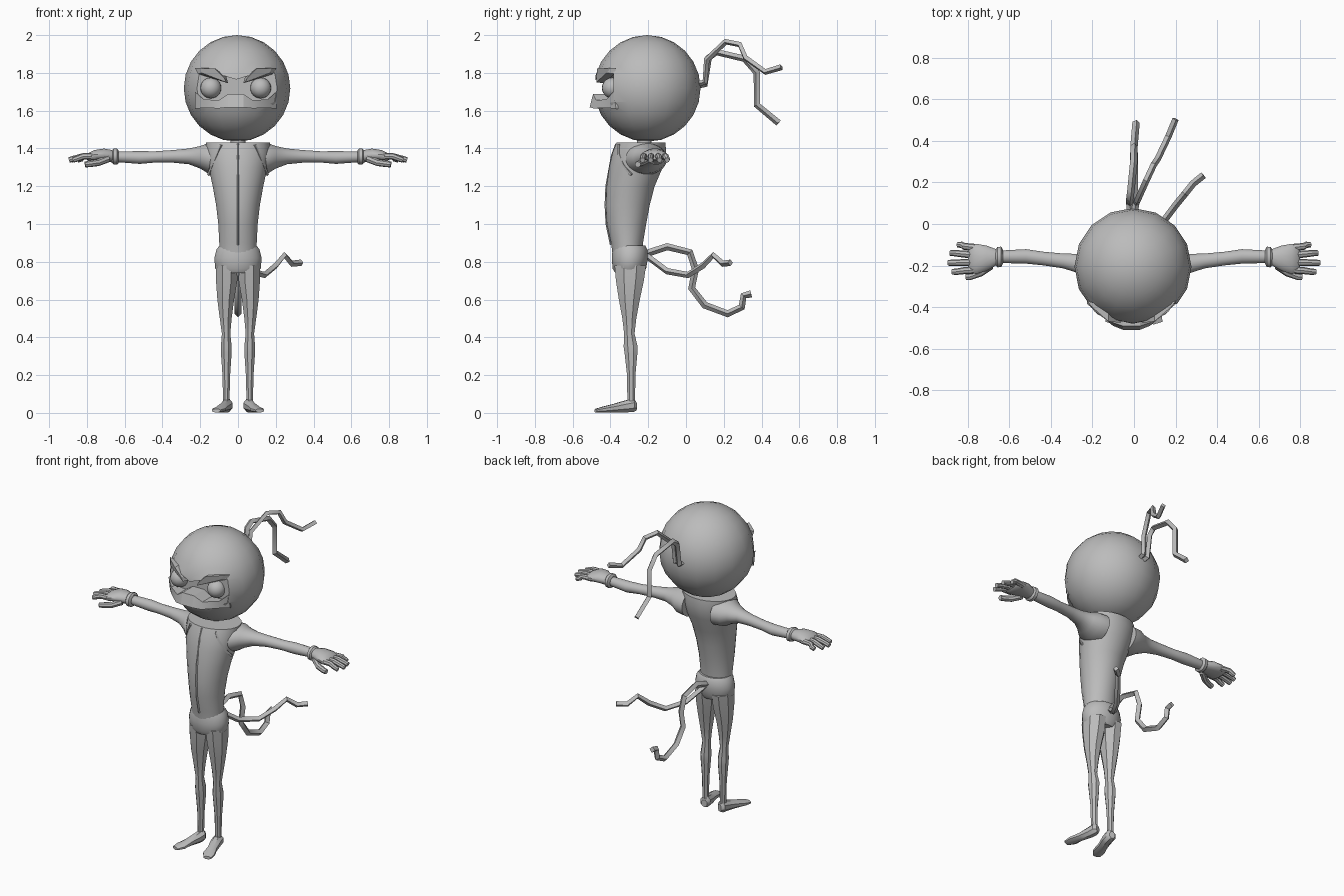
import bpy, bmesh, math
from mathutils import Vector

cube = bpy.data.objects.get("Cube")
if cube:
    bpy.data.objects.remove(cube, do_unlink=True)

grey = bpy.data.materials.new("plain grey")
grey.use_nodes = True
grey.diffuse_color = (0.5, 0.5, 0.5, 1)
grey.node_tree.nodes["Principled BSDF"].inputs["Base Color"].default_value = (0.5, 0.5, 0.5, 1)

X, Y, Z = Vector((1, 0, 0)), Vector((0, 1, 0)), Vector((0, 0, 1))


def finish(ob, mirror=False, angle=40):
    """Material, smoothing and an optional mirrored twin."""
    ob.data.materials.clear()
    ob.data.materials.append(grey)
    bpy.ops.object.select_all(action='DESELECT')
    ob.select_set(True)
    bpy.context.view_layer.objects.active = ob
    if angle:
        bpy.ops.object.shade_smooth_by_angle(angle=math.radians(angle))
    if mirror:
        ob.modifiers.new("mirror", 'MIRROR').use_mirror_merge = False
    return ob


def mesh_object(name, bm):
    bmesh.ops.recalc_face_normals(bm, faces=bm.faces)
    me = bpy.data.meshes.new(name)
    bm.to_mesh(me)
    bm.free()
    ob = bpy.data.objects.new(name, me)
    bpy.context.collection.objects.link(ob)
    return ob


def loft(name, rings, u, v, sides=24, **kw):
    """Skin ellipses given as (x, y, z, radius along u, radius along v)."""
    bm = bmesh.new()
    loops = []
    for x, y, z, ru, rv in rings:
        loops.append([])
        for i in range(sides):
            a = math.tau * (i + 0.5) / sides
            loops[-1].append(bm.verts.new(Vector((x, y, z)) + u * ru * math.cos(a) + v * rv * math.sin(a)))
    for a, b in zip(loops, loops[1:]):
        for i in range(sides):
            j = (i + 1) % sides
            bm.faces.new((a[i], a[j], b[j], b[i]))
    bm.faces.new(loops[0])
    bm.faces.new(loops[-1])
    return finish(mesh_object(name, bm), **kw)


def tube(name, points, radius, res=0, mirror=False, taper=1.0):
    """Bevelled path turned into a mesh."""
    cu = bpy.data.curves.new(name, 'CURVE')
    cu.dimensions = '3D'
    cu.bevel_depth, cu.bevel_resolution, cu.use_fill_caps = radius, res, True
    sp = cu.splines.new('POLY')
    sp.points.add(len(points) - 1)
    for i, p in enumerate(points):
        sp.points[i].co = (*p, 1)
        sp.points[i].radius = 1 + (taper - 1) * i / (len(points) - 1)
    ob = bpy.data.objects.new(name, cu)
    bpy.context.collection.objects.link(ob)
    bpy.ops.object.select_all(action='DESELECT')
    ob.select_set(True)
    bpy.context.view_layer.objects.active = ob
    bpy.ops.object.convert(target='MESH')
    return finish(bpy.context.object, mirror)


def prism(name, outline, y0, y1, **kw):
    """Extrude an (x, z) outline along y."""
    bm = bmesh.new()
    a = [bm.verts.new((x, y0, z)) for x, z in outline]
    b = [bm.verts.new((x, y1, z)) for x, z in outline]
    bm.faces.new(a)
    bm.faces.new(b)
    for i in range(len(a)):
        j = (i + 1) % len(a)
        bm.faces.new((a[i], a[j], b[j], b[i]))
    return finish(mesh_object(name, bm), **kw)


# head with a carved eye band
bm = bmesh.new()
bmesh.ops.create_uvsphere(bm, u_segments=16, v_segments=12, radius=0.282)
bmesh.ops.translate(bm, verts=bm.verts, vec=(-0.005, -0.205, 1.718))
head = finish(mesh_object("head", bm), angle=50)
cutter = prism("eye_band_cutter", [(-.24, 1.8), (-.24, 1.66), (-.16, 1.62), (.14, 1.62), (.22, 1.66),
                                   (.22, 1.8), (.14, 1.81), (-.01, 1.765), (-.16, 1.81)], -0.7, -0.385, angle=0)
cut = head.modifiers.new("eye band", 'BOOLEAN')
cut.object, cut.operation, cut.solver = cutter, 'DIFFERENCE', 'EXACT'
bpy.context.view_layer.objects.active = head
bpy.ops.object.modifier_apply(modifier=cut.name)
bpy.data.objects.remove(cutter, do_unlink=True)

# eyes and slanted brows
FACE = -0.012
for side, s in (("left", 1), ("right", -1)):
    bm = bmesh.new()
    bmesh.ops.create_uvsphere(bm, u_segments=20, v_segments=12, radius=0.055)
    bmesh.ops.translate(bm, verts=bm.verts, vec=(FACE + s * 0.132, -0.39, 1.72))
    finish(mesh_object(side + "_eye", bm), angle=60)
    bm = bmesh.new()
    back = [(.215, -.37, 1.825), (.2, -.38, 1.795), (.04, -.43, 1.745), (.05, -.43, 1.78), (.11, -.40, 1.825)]
    front = [(.19, -.40, 1.825), (.18, -.42, 1.8), (.05, -.475, 1.75), (.06, -.475, 1.772), (.11, -.47, 1.822)]
    a, b = [[bm.verts.new((FACE + s * x, y, z)) for x, y, z in row] for row in (back, front)]
    bm.faces.new(a)
    bm.faces.new(b)
    for i in range(5):
        j = (i + 1) % 5
        bm.faces.new((a[i], a[j], b[j], b[i]))
    finish(mesh_object(side + "_brow", bm), angle=20)

# jutting lower mask: a strip of four-point slices across the face
half = [(.215, -.385, -.37, 1.70, 1.61), (.17, -.42, -.42, 1.66, 1.615),
        (.09, -.475, -.49, 1.655, 1.612), (.04, -.492, -.51, 1.688, 1.618)]
slices = [(-x, *r) for x, *r in half] + half[::-1]
bm = bmesh.new()
rows = [[bm.verts.new((FACE + x, y, z)) for y, z in
         ((-.36, top), (yt, top), (yb, low), (-.36, low))] for x, yt, yb, top, low in slices]
for a, b in zip(rows, rows[1:]):
    for i in range(4):
        j = (i + 1) % 4
        bm.faces.new((a[i], a[j], b[j], b[i]))
bm.faces.new(rows[0])
bm.faces.new(rows[-1])
finish(mesh_object("lower_mask", bm), angle=20)

# body
loft("neck", [(0, -.22, 1.40, .04, .04), (0, -.22, 1.47, .04, .04)], X, Y, 12)
loft("torso", [(0, -.31, .84, .1, .08), (0, -.312, .9, .1, .085), (0, -.315, 1.0, .105, .105),
               (0, -.308, 1.1, .117, .117), (0, -.293, 1.2, .135, .128), (0, -.265, 1.3, .157, .143),
               (0, -.247, 1.38, .172, .143), (0, -.238, 1.432, .17, .13)], X, Y)
loft("belt", [(0, -.3, .74, .1, .075), (0, -.3, .765, .122, .09), (0, -.297, .82, .126, .096),
              (0, -.297, .865, .115, .093), (0, -.3, .885, .1, .085)], X, Y)
tube("chest_seam", [(0, -.368, 1.425), (0, -.392, 1.36), (0, -.421, 1.2), (0, -.425, 1.1),
                    (0, -.42, 1.0), (0, -.397, .89)], .006)
tube("shoulder_seam", [(.09, -.355, 1.42), (.11, -.355, 1.37), (.135, -.33, 1.31), (.155, -.29, 1.26)],
     .009, mirror=True)

# arms, cuffs and hands
loft("arm", [(.10, -.215, 1.345, .115, .085), (.16, -.212, 1.348, .105, .08), (.2, -.205, 1.353, .075, .06),
             (.26, -.192, 1.358, .048, .042), (.34, -.178, 1.358, .036, .034), (.44, -.166, 1.355, .033, .03),
             (.52, -.156, 1.352, .035, .034), (.65, -.158, 1.356, .03, .028)], Y, Z, mirror=True)
loft("cuff", [(.632, -.158, 1.357, .036, .034), (.64, -.158, 1.357, .05, .043), (.658, -.16, 1.357, .05, .043),
              (.668, -.16, 1.357, .036, .034)], Y, Z, 16, mirror=True)
loft("palm", [(.66, -.16, 1.358, .038, .033), (.71, -.165, 1.365, .062, .035), (.76, -.168, 1.362, .074, .03),
              (.79, -.168, 1.355, .07, .022), (.80, -.168, 1.352, .05, .012)], Y, Z, 16, mirror=True)
for i, (y0, y1, tip) in enumerate([(-.115, -.1, .85), (-.15, -.14, .885), (-.185, -.187, .895), (-.22, -.23, .875)]):
    tube(f"finger_{i + 1}", [(.755, y0, 1.358), (.82, (y0 + y1) / 2, 1.358), (tip - .02, y1, 1.345),
                             (tip, y1, 1.338)], .0185, 2, True, .75)
tube("thumb", [(.69, -.2, 1.345), (.74, -.235, 1.325), (.79, -.253, 1.318), (.81, -.255, 1.315)],
     .02, 2, True, .8)

# legs and feet
loft("leg", [(.06, -.295, .78, .06, .09), (.06, -.297, .7, .061, .08), (.065, -.3, .6, .048, .06),
             (.065, -.3, .5, .034, .04), (.063, -.3, .42, .024, .03), (.062, -.293, .35, .031, .04),
             (.062, -.291, .31, .03, .036), (.062, -.29, .2, .022, .024), (.062, -.29, .05, .018, .022)],
     X, Y, 8, mirror=True, angle=35)
loft("foot", [(.055, -.264, .035, .018, .024), (.058, -.282, .04, .033, .038), (.065, -.32, .034, .033, .034),
              (.083, -.38, .025, .03, .025), (.1, -.44, .017, .038, .017), (.115, -.478, .012, .025, .01)],
     Vector((.95, .3, 0)), Z, 8, mirror=True, angle=35)

# trailing knot ribbons on the head and the belt
tube("head_ribbon_upper", [(0, .04, 1.74), (.01, .1, 1.75), (.015, .11, 1.87), (.06, .21, 1.965),
                           (.095, .285, 1.95), (.115, .315, 1.88), (.165, .42, 1.805), (.2, .505, 1.83)], .016)
tube("head_ribbon_lower", [(-.015, .04, 1.73), (-.02, .1, 1.74), (-.02, .12, 1.88), (-.015, .16, 1.91),
                           (0, .31, 1.875), (0, .375, 1.8), (0, .375, 1.63), (.01, .49, 1.535)], .018)
tube("belt_ribbon_long", [(0, -.22, .84), (0, -.1, .88), (0, .02, .85), (0, .05, .76), (0, .03, .66), (0, .1, .57),
                          (0, .22, .525), (0, .295, .56), (0, .305, .62), (0, .345, .63)], .019)
tube("belt_ribbon_short", [(0, -.22, .84), (.07, -.1, .75), (.14, .01, .73), (.2, .09, .78), (.245, .145, .835),
                           (.285, .195, .79), (.335, .235, .795)], .017)
